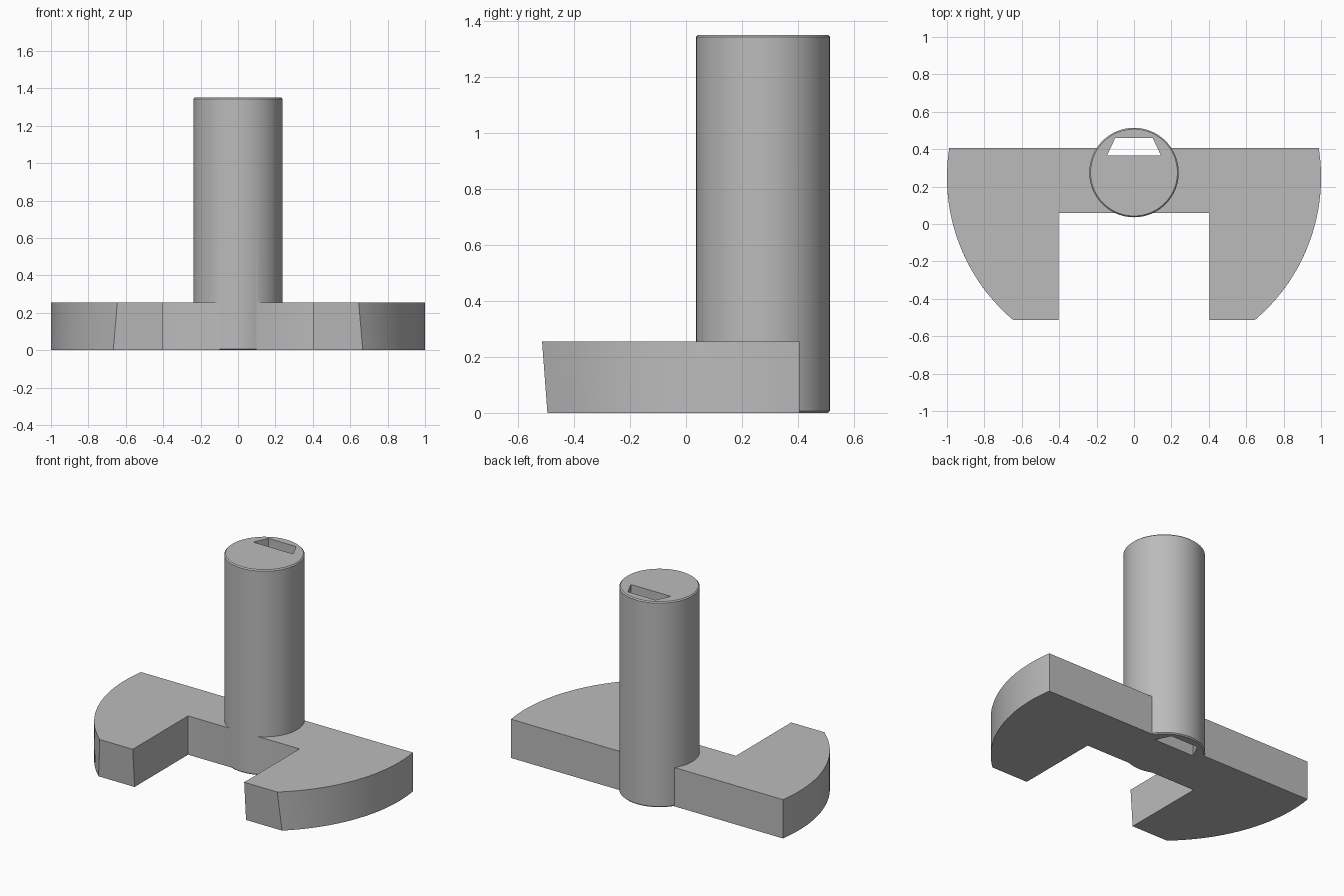
import bpy, bmesh
from math import sin, cos, pi, asin

if "Cube" in bpy.data.objects:
    bpy.data.objects.remove(bpy.data.objects["Cube"])

grey = bpy.data.materials.new("plain grey")
grey.use_nodes = True
colour = (0.5, 0.5, 0.5, 1)
grey.diffuse_color = colour
grey.node_tree.nodes["Principled BSDF"].inputs["Base Color"].default_value = colour

SHAFT_Y, SHAFT_R, SHAFT_H = 0.275, 0.239, 1.35
PLATE_H, PLATE_Y = 0.255, 0.25


def loft(name, sections):
    """Solid skinned through equal-length outlines, each a (z, points) pair."""
    bm = bmesh.new()
    rings = [[bm.verts.new((x, y, z)) for x, y in pts] for z, pts in sections]
    n = len(rings[0])
    for low, high in zip(rings, rings[1:]):
        for i in range(n):
            j = (i + 1) % n
            bm.faces.new((low[i], low[j], high[j], high[i]))
    bm.faces.new(rings[0][::-1])
    bm.faces.new(rings[-1])
    bmesh.ops.recalc_face_normals(bm, faces=bm.faces)
    mesh = bpy.data.meshes.new(name)
    bm.to_mesh(mesh)
    bm.free()
    mesh.materials.append(grey)
    obj = bpy.data.objects.new(name, mesh)
    bpy.context.collection.objects.link(obj)
    return obj


def circle(r, n=96):
    return [(r * cos(2 * pi * i / n), SHAFT_Y + r * sin(2 * pi * i / n))
            for i in range(n)]


def plate_outline(front, steps=32):
    """Disc cut straight at back and front, with a square notch in front."""
    start, end = asin(front - PLATE_Y), asin(0.405 - PLATE_Y)
    arc = [start + (end - start) * i / steps for i in range(steps + 1)]
    half = [(0.405, 0.06), (0.405, front)]
    half += [(cos(a), PLATE_Y + sin(a)) for a in arc]
    return half + [(-x, y) for x, y in reversed(half)]


def combine(target, tool, operation):
    mod = target.modifiers.new(operation.lower(), "BOOLEAN")
    mod.object, mod.operation, mod.solver = tool, operation, "EXACT"
    bpy.ops.object.select_all(action="DESELECT")
    bpy.context.view_layer.objects.active = target
    target.select_set(True)
    bpy.ops.object.modifier_apply(modifier=mod.name)
    bpy.data.objects.remove(tool)


# Notched base plate with slightly leaning front ends
body = loft("shaft_and_base", [(0, plate_outline(-0.495)),
                               (PLATE_H, plate_outline(-0.514))])

# Round shaft with small chamfers at both ends
c = 0.007
shaft = loft("shaft", [(0, circle(SHAFT_R - c)), (c, circle(SHAFT_R)),
                       (SHAFT_H - c, circle(SHAFT_R)),
                       (SHAFT_H, circle(SHAFT_R - c))])
combine(body, shaft, "UNION")

# Trapezoid slot running the full length of the shaft
slot = [(-0.145, 0.365), (0.145, 0.365), (0.1, 0.46), (-0.1, 0.46)]
cutter = loft("slot_cutter", [(-0.1, slot), (SHAFT_H + 0.1, slot)])
cutter.hide_render = True
combine(body, cutter, "DIFFERENCE")

bpy.ops.object.shade_smooth_by_angle(angle=pi / 6)
